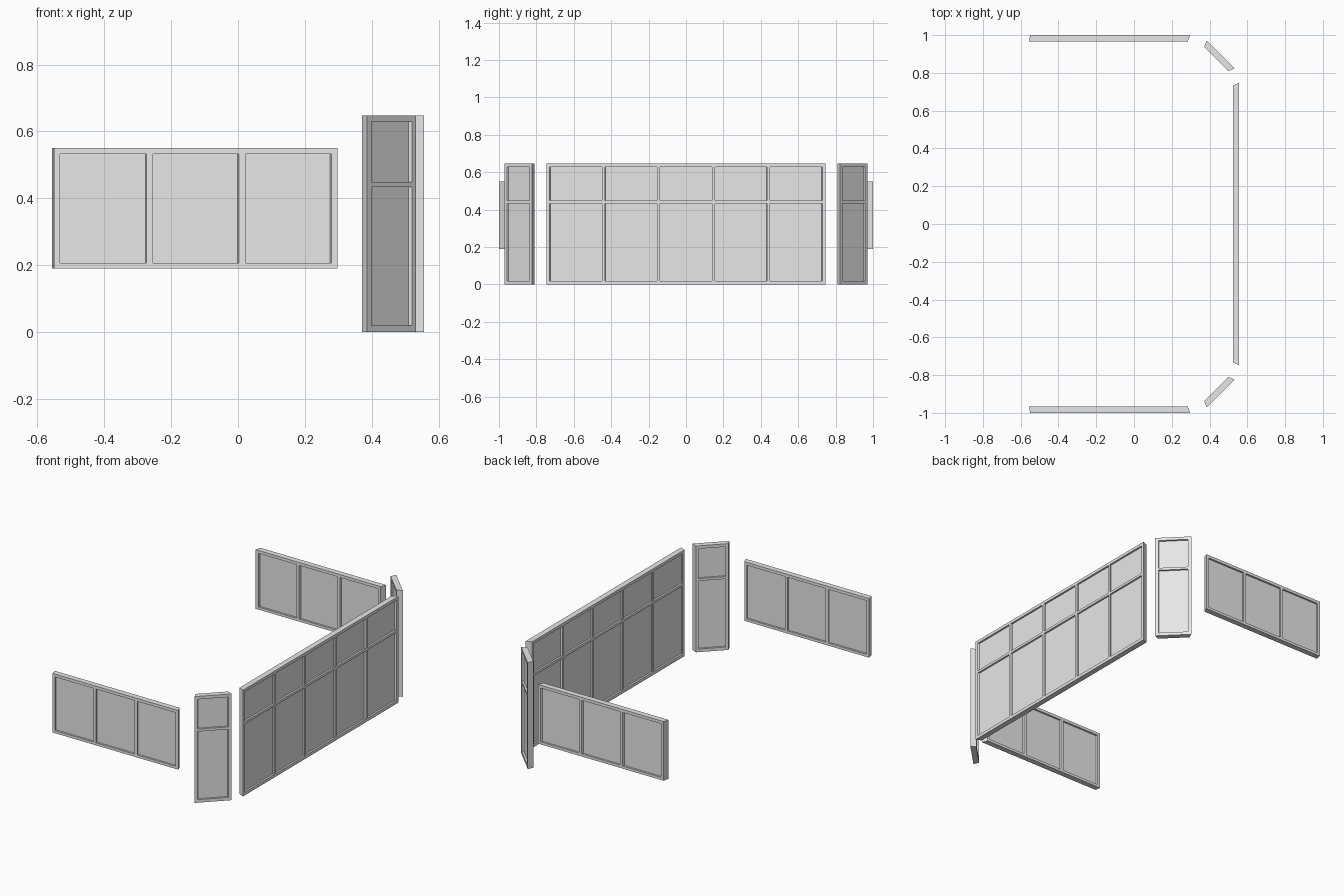
import bpy
import bmesh
from mathutils import Vector

cube = bpy.data.objects.get("Cube")
if cube:
    bpy.data.objects.remove(cube, do_unlink=True)

GREY = (0.8, 0.8, 0.8)
mat = bpy.data.materials.new("light grey")
mat.use_nodes = True
mat.diffuse_color = (*GREY, 1)
mat.node_tree.nodes["Principled BSDF"].inputs["Base Color"].default_value = (*GREY, 1)

BORDER = 0.018   # outer frame width
BAR = 0.015      # glazing bar width
RECESS = 0.33    # pane recess as a share of the thickness


def even_cuts(length, count, bar):
    """Start and end of each opening along a side, with even bars between."""
    size = (length - 2 * BORDER - bar * (count - 1)) / count
    cuts = []
    for i in range(count):
        start = BORDER + i * (size + bar)
        cuts += [start, start + size]
    return cuts


def window_panel(name, outer, inner, z_edges, columns, bar, side):
    """Mitred framed panel; panes are recessed on both faces."""
    o0, o1 = [Vector((x, y * side)) for x, y in outer]
    i0, i1 = [Vector((x, y * side)) for x, y in inner]
    length = (o1 - o0).length
    us = [0] + [c / length for c in even_cuts(length, columns, bar)] + [1]
    bm = bmesh.new()

    def point(u, z, t):
        p = o0.lerp(o1, u).lerp(i0.lerp(i1, u), t)
        return bm.verts.new((p.x, p.y, z))

    def quad(*corners):
        bm.faces.new([point(*c) for c in corners])

    for a, (u0, u1) in enumerate(zip(us, us[1:])):
        for b, (z0, z1) in enumerate(zip(z_edges, z_edges[1:])):
            ring = [(u0, z0), (u1, z0), (u1, z1), (u0, z1)]
            pane = a % 2 == 1 and b % 2 == 1
            for face, deep in ((0, RECESS), (1, 1 - RECESS)):
                t = deep if pane else face
                quad(*[(u, z, t) for u, z in ring])
                if pane:   # reveals around the pane
                    for p, q in zip(ring, ring[1:] + ring[:1]):
                        quad((*p, face), (*q, face), (*q, deep), (*p, deep))
    # outer edges of the frame
    for u in (0, 1):
        for z0, z1 in zip(z_edges, z_edges[1:]):
            quad((u, z0, 0), (u, z1, 0), (u, z1, 1), (u, z0, 1))
    for z in (z_edges[0], z_edges[-1]):
        for u0, u1 in zip(us, us[1:]):
            quad((u0, z, 0), (u1, z, 0), (u1, z, 1), (u0, z, 1))

    bmesh.ops.remove_doubles(bm, verts=bm.verts, dist=0.0001)
    bmesh.ops.recalc_face_normals(bm, faces=bm.faces)
    mesh = bpy.data.meshes.new(name)
    bm.to_mesh(mesh)
    bm.free()
    mesh.materials.append(mat)
    bpy.context.collection.objects.link(bpy.data.objects.new(name, mesh))


TALL = [0, 0.019, 0.433, 0.448, 0.629, 0.647]
SHORT = [0.19, 0.206, 0.532, 0.55]

# side and corner windows, mirrored front to back
for end, side in (("front", 1), ("back", -1)):
    window_panel(end + "_side_window",
                 [(-0.55, -1), (0.298, -1)], [(-0.557, -0.966), (0.284, -0.966)],
                 SHORT, 3, 0.019, side)
    window_panel(end + "_corner_window",
                 [(0.386, -0.971), (0.533, -0.824)], [(0.371, -0.938), (0.5, -0.809)],
                 TALL, 1, BAR, side)

# long main window
window_panel("main_window",
             [(0.557, -0.747), (0.557, 0.747)], [(0.523, -0.733), (0.523, 0.733)],
             TALL, 5, BAR, 1)
